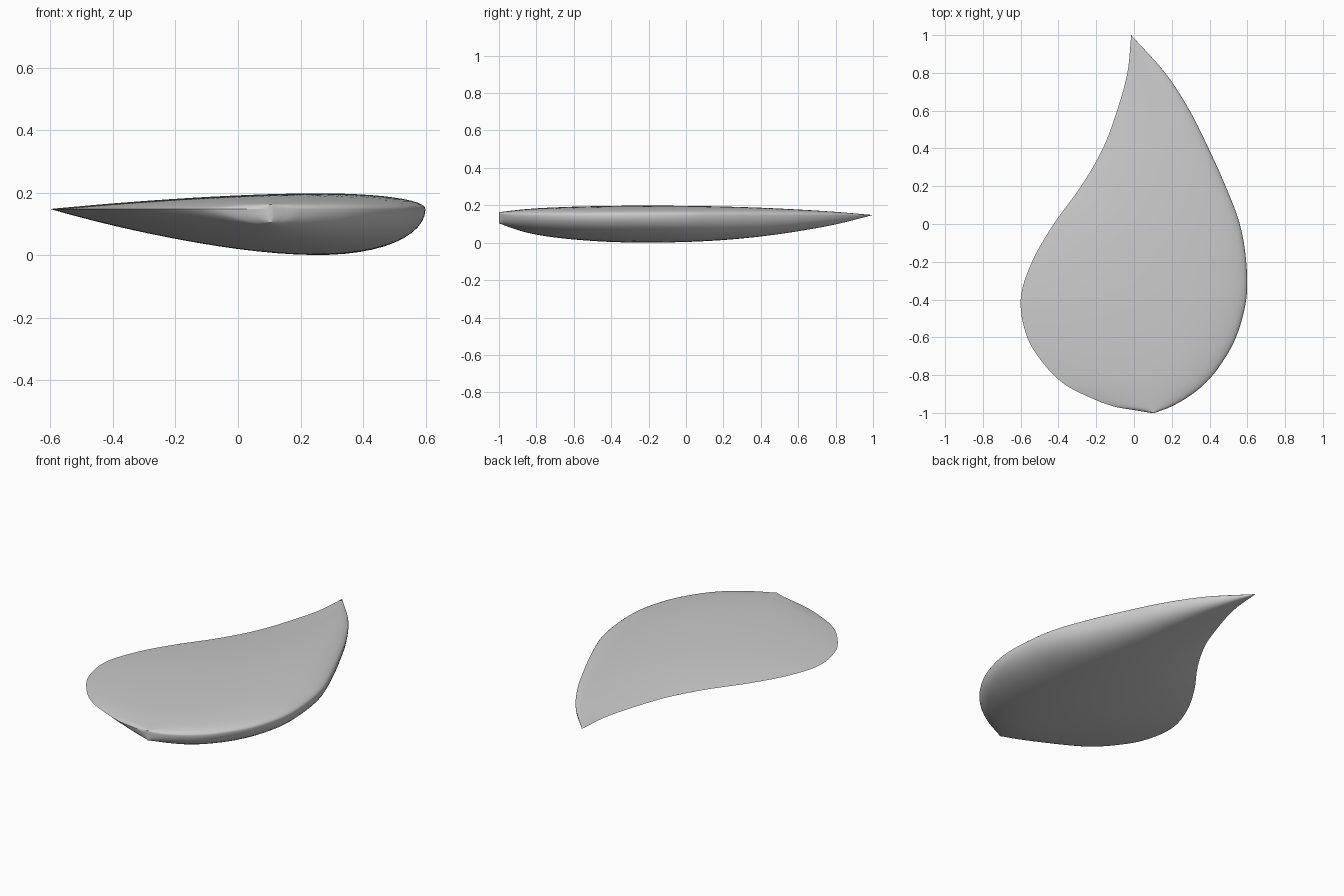
import bpy, bmesh, math
from mathutils import Vector

cube = bpy.data.objects.get("Cube")
if cube:
    bpy.data.objects.remove(cube, do_unlink=True)

CHORD_HEIGHT = 0.148
UPPER, LOWER = 0.05, 0.147
RINGS_PER_SPAN, HALF = 7, 32

# Stations from tip to root: span position, trailing edge, leading edge, relative thickness
STATIONS = [Vector(s) for s in (
    (1, -.015, -.015, 0), (.8, -.035, .165, .34), (.6, -.09, .295, .59),
    (.4, -.165, .395, .78), (.2, -.28, .485, .91), (0, -.425, .56, .98),
    (-.2, -.54, .594, 1), (-.4, -.6, .594, .98), (-.6, -.565, .54, .89),
    (-.75, -.47, .455, .77), (-.85, -.365, .37, .64), (-.92, -.23, .28, .5),
    (-.965, -.11, .2, .39), (-.985, 0, .15, .34), (-1, .09, .11, .3))]


def smooth_stations(points, steps):
    """Pass a smooth curve through the stations."""
    ends = [2 * points[0] - points[1]] + points + [2 * points[-1] - points[-2]]
    for a, b, c, d in zip(ends, ends[1:], ends[2:], ends[3:]):
        for i in range(steps):
            t = i / steps
            yield 0.5 * (2 * b + (c - a) * t + (2 * a - 5 * b + 4 * c - d) * t * t
                         + (3 * b - a - 3 * c + d) * t ** 3)
    yield points[-1]


def foil(s):
    """Half thickness of a rounded-nose foil, peaking at one."""
    return 10 * (.2969 * math.sqrt(s) - .126 * s - .3516 * s ** 2
                 + .2843 * s ** 3 - .1036 * s ** 4)


# Fin: foil sections lofted along the span
bm = bmesh.new()
rings = []
for y, trail, lead, thick in smooth_stations(STATIONS, RINGS_PER_SPAN):
    ring = []
    for i in range(2 * HALF):
        angle = math.pi * i / HALF
        s = (1 + math.cos(angle)) / 2
        depth = UPPER if i < HALF else -LOWER
        z = CHORD_HEIGHT + depth * thick * max(foil(s), 0)
        ring.append(bm.verts.new((lead + (trail - lead) * s, y, z)))
    rings.append(ring)
for a, b in zip(rings, rings[1:]):
    for i in range(2 * HALF):
        j = (i + 1) % (2 * HALF)
        bm.faces.new((a[i], a[j], b[j], b[i]))
bm.faces.new(rings[-1])
bmesh.ops.remove_doubles(bm, verts=bm.verts, dist=0.0002)
bmesh.ops.recalc_face_normals(bm, faces=bm.faces)

mesh = bpy.data.meshes.new("fin")
bm.to_mesh(mesh)
bm.free()
fin = bpy.data.objects.new("fin", mesh)
bpy.context.collection.objects.link(fin)

# Plain grey material
grey = bpy.data.materials.new("light_grey")
grey.use_nodes = True
colour = (0.6, 0.6, 0.6, 1)
grey.diffuse_color = colour
grey.node_tree.nodes["Principled BSDF"].inputs["Base Color"].default_value = colour
mesh.materials.append(grey)

bpy.context.view_layer.objects.active = fin
fin.select_set(True)
bpy.ops.object.shade_smooth_by_angle(angle=math.radians(40))
